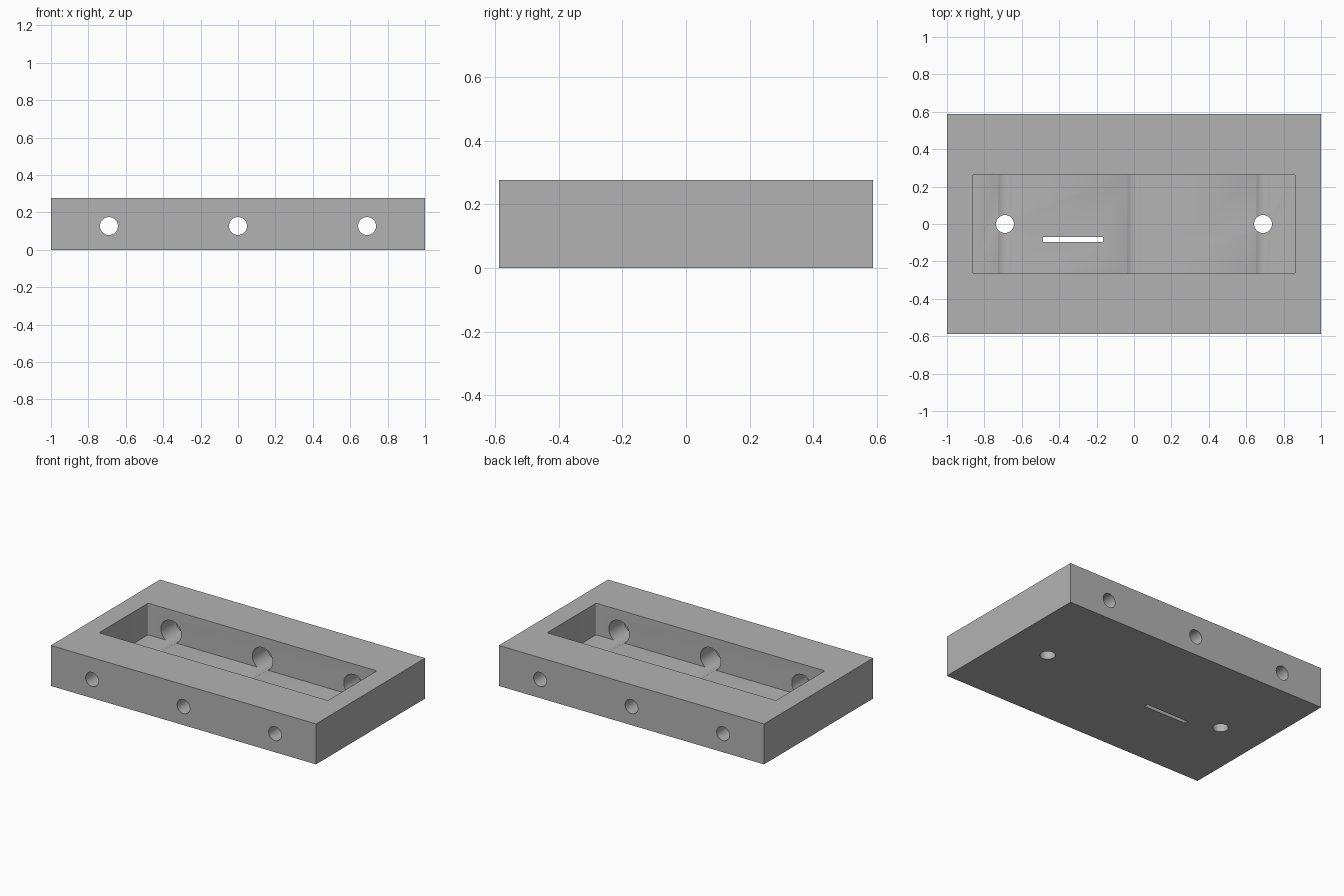
import bpy, math

if "Cube" in bpy.data.objects:
    bpy.data.objects.remove(bpy.data.objects["Cube"])

LENGTH, DEPTH, HEIGHT = 2.0, 1.175, 0.276
FLOOR = 0.06          # pocket floor height
BORE_Z = 0.127        # height of the side holes
HOLE_X = 0.69         # spacing of the outer holes

grey = bpy.data.materials.new("plain grey")
grey.diffuse_color = (0.45, 0.45, 0.45, 1)
grey.use_nodes = True
grey.node_tree.nodes["Principled BSDF"].inputs["Base Color"].default_value = grey.diffuse_color


def box(name, lo, hi):
    bpy.ops.mesh.primitive_cube_add(size=1, location=[(a + b) / 2 for a, b in zip(lo, hi)])
    ob = bpy.context.object
    ob.name = name
    ob.scale = [b - a for a, b in zip(lo, hi)]
    bpy.ops.object.transform_apply(location=True, rotation=True, scale=True)
    ob.data.materials.append(grey)
    return ob


def rod(name, radius, length, loc, rot=(0, 0, 0)):
    bpy.ops.mesh.primitive_cylinder_add(vertices=48, radius=radius, depth=length,
                                        location=loc, rotation=rot)
    ob = bpy.context.object
    ob.name = name
    ob.data.materials.append(grey)
    return ob


# Main block
block = box("base_block", (-LENGTH / 2, -DEPTH / 2, 0), (LENGTH / 2, DEPTH / 2, HEIGHT))

# Open pocket with slightly rounded upright corners
pocket = box("pocket_cutter", (-0.863, -0.264, FLOOR), (0.863, 0.264, HEIGHT + 0.1))
weights = pocket.data.attributes.new("bevel_weight_edge", "FLOAT", "EDGE")
for e in pocket.data.edges:
    a, b = (pocket.data.vertices[i].co for i in e.vertices)
    weights.data[e.index].value = 1.0 if abs(a.z - b.z) > 0.01 else 0.0
bevel = pocket.modifiers.new("corners", "BEVEL")
bevel.limit_method, bevel.width, bevel.segments = "WEIGHT", 0.01, 4
cutters = [pocket]

# Side holes: a wide bore inside, stepping down to a narrow through hole
for x in (-HOLE_X, 0, HOLE_X):
    side = (math.pi / 2, 0, 0)
    cutters.append(rod("wide_bore_cutter", 0.077, 0.85, (x, 0, BORE_Z), side))
    cutters.append(rod("side_hole_cutter", 0.048, DEPTH + 0.2, (x, 0, BORE_Z), side))

# Floor holes and cable slot
for x in (-HOLE_X, HOLE_X):
    cutters.append(rod("floor_hole_cutter", 0.048, 0.2, (x, 0, 0)))
cutters.append(box("slot_cutter", (-0.487, -0.097, -0.1), (-0.165, -0.07, 0.1)))

# Cut everything out of the block
bpy.ops.object.select_all(action="DESELECT")
bpy.context.view_layer.objects.active = block
block.select_set(True)
for c in cutters:
    c.hide_render = True
    cut = block.modifiers.new(c.name, "BOOLEAN")
    cut.operation, cut.solver, cut.object = "DIFFERENCE", "EXACT", c
    bpy.ops.object.modifier_apply(modifier=cut.name)
for c in cutters:
    bpy.data.objects.remove(c)

bpy.ops.object.shade_smooth_by_angle(angle=math.radians(30))
